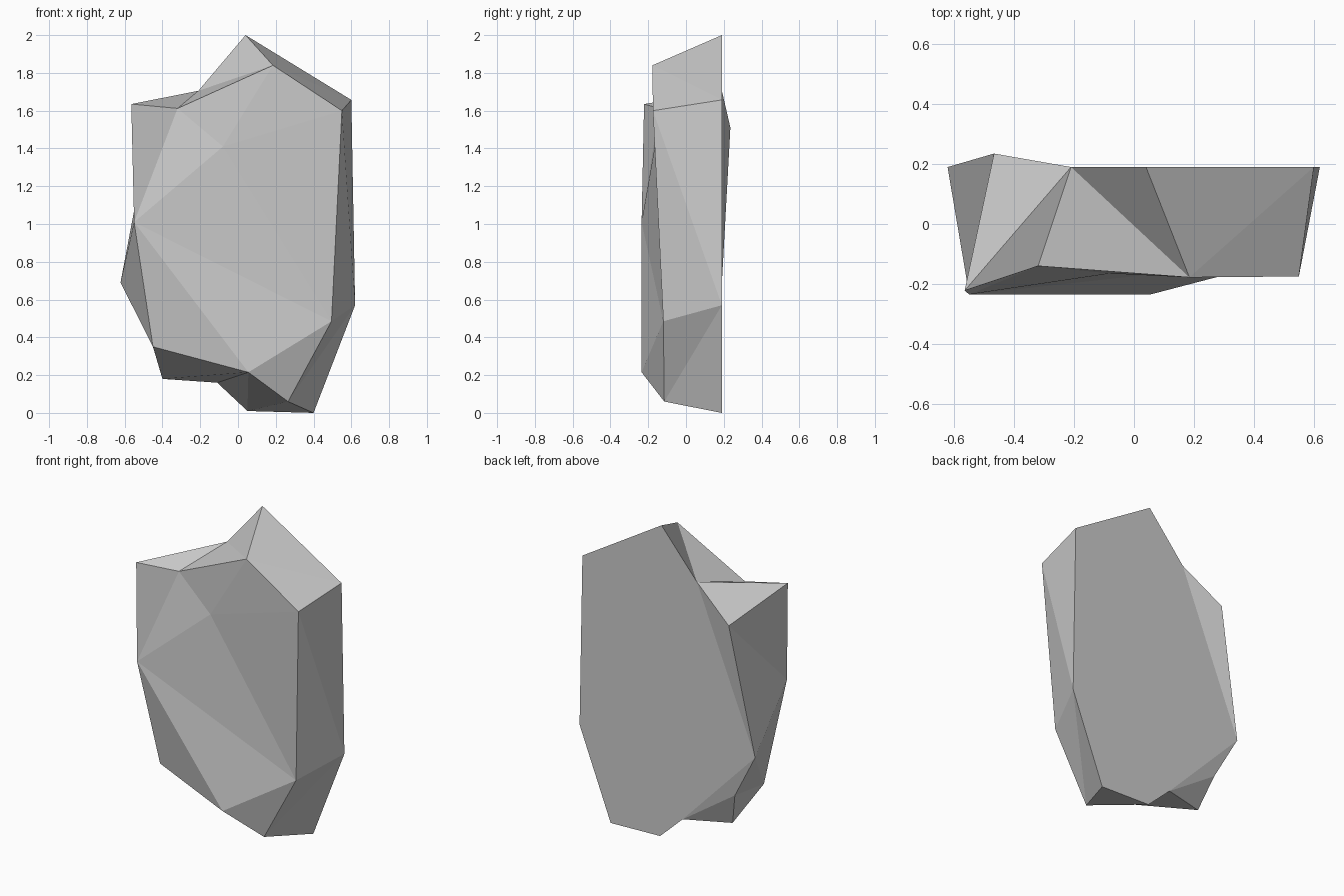
import bpy
import bmesh

if "Cube" in bpy.data.objects:
    bpy.data.objects.remove(bpy.data.objects["Cube"])

# Rock outlines, both clockwise from the peak as seen from the front
front_rim = [(0.185, -0.178, 1.84), (0.55, -0.175, 1.60), (0.495, -0.12, 0.485),
             (0.265, -0.115, 0.06), (0.055, -0.235, 0.215), (-0.45, -0.145, 0.35),
             (-0.55, -0.235, 1.01), (-0.565, -0.222, 1.635), (-0.32, -0.14, 1.612)]
back_rim = [(0.04, 0.19, 2.0), (0.60, 0.19, 1.657), (0.62, 0.19, 0.57),
            (0.40, 0.19, 0.0), (0.05, 0.19, 0.01), (-0.11, 0.19, 0.16),
            (-0.40, 0.10, 0.18), (-0.465, 0.17, 0.40), (-0.622, 0.19, 0.69),
            (-0.467, 0.235, 1.51), (-0.21, 0.19, 1.705)]

bm = bmesh.new()
F = [bm.verts.new(p) for p in front_rim]
B = [bm.verts.new(p) for p in back_rim]
dent = bm.verts.new((-0.08, -0.165, 1.41))

# Chipped sides: a triangle strip that advances along the front or the back rim
i = j = 0
for step in "bfbffbbfbbfbbfbfbffb":
    f, b = F[i % len(F)], B[j % len(B)]
    if step == "f":
        i += 1
        bm.faces.new((f, b, F[i % len(F)]))
    else:
        j += 1
        bm.faces.new((f, b, B[j % len(B)]))

# Front: a fan around the shallow dent, then the outer facets
fan = (0, 1, 2, 6, 8)
for k, a in enumerate(fan):
    bm.faces.new((dent, F[a], F[fan[(k + 1) % len(fan)]]))
for tri in ((8, 6, 7), (6, 4, 5), (6, 2, 4), (4, 2, 3)):
    bm.faces.new([F[k] for k in tri])

# Back: one flat cut and the chips beside it
for face in ((0, 1, 2, 3, 4, 5, 8, 10), (5, 7, 8), (5, 6, 7), (8, 9, 10)):
    bm.faces.new([B[k] for k in face])

bmesh.ops.recalc_face_normals(bm, faces=bm.faces[:])
mesh = bpy.data.meshes.new("rock")
bm.to_mesh(mesh)
bm.free()
bpy.context.collection.objects.link(bpy.data.objects.new("rock", mesh))
